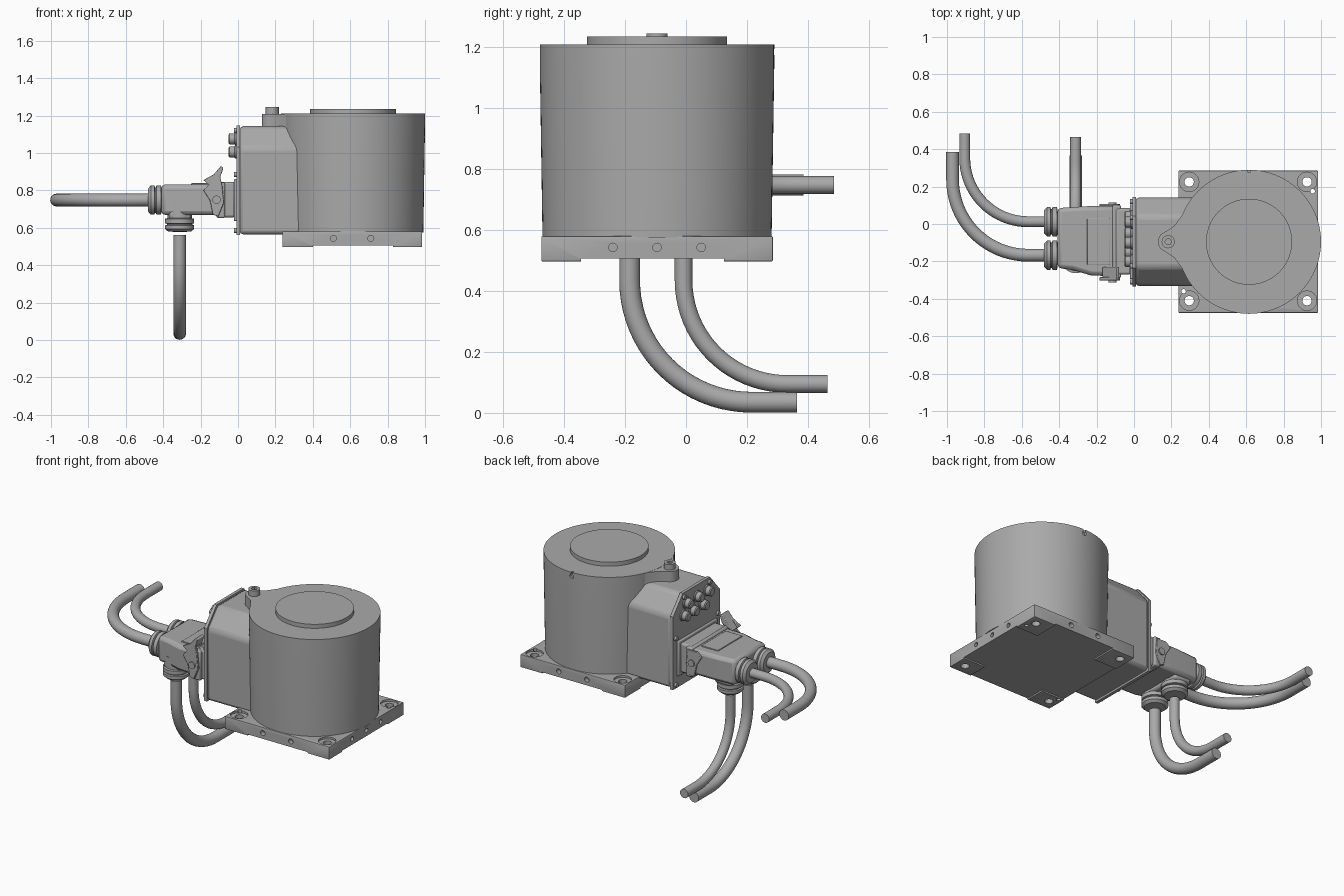
import bpy, bmesh, math
from mathutils import Vector, Matrix

cube = bpy.data.objects.get("Cube")
if cube:
    bpy.data.objects.remove(cube, do_unlink=True)

grey = bpy.data.materials.new("machine grey")
grey.use_nodes = True
GREY = (0.4, 0.4, 0.4, 1)
grey.diffuse_color = GREY
grey.node_tree.nodes["Principled BSDF"].inputs["Base Color"].default_value = GREY

CX, CY = 0.615, -0.095          # drum axis; CY is also the box centre line
TURN = {"z": Matrix(), "x": Matrix.Rotation(math.pi / 2, 4, "Y"),
        "y": Matrix.Rotation(-math.pi / 2, 4, "X")}


def finish(name, bm, bevel=0):
    bmesh.ops.recalc_face_normals(bm, faces=bm.faces)
    mesh = bpy.data.meshes.new(name)
    bm.to_mesh(mesh)
    bm.free()
    mesh.materials.append(grey)
    for p in mesh.polygons:
        p.use_smooth = True
    mesh.set_sharp_from_angle(angle=math.radians(32))
    ob = bpy.data.objects.new(name, mesh)
    bpy.context.collection.objects.link(ob)
    if bevel:
        mod = ob.modifiers.new("Bevel", "BEVEL")
        mod.width, mod.segments, mod.limit_method = bevel, 2, "ANGLE"
    return ob


def box(name, lo, hi, bevel=0):
    lo, hi = Vector(lo), Vector(hi)
    bm = bmesh.new()
    bmesh.ops.create_cube(bm, size=1, matrix=Matrix.Translation((lo + hi) / 2)
                          @ Matrix.Diagonal((*(hi - lo), 1)))
    return finish(name, bm, bevel)


def lathe(name, origin, axis, profile, sides=32):
    """Spin (radius, height) points about an axis, closing both ends."""
    bm = bmesh.new()
    m = Matrix.Translation(origin) @ TURN[axis]
    rings = [[bm.verts.new(m @ Vector((r * math.cos(a), r * math.sin(a), h)))
              for a in (math.tau * i / sides for i in range(sides))]
             for r, h in profile]
    for a, b in zip(rings, rings[1:]):
        for i in range(sides):
            j = (i + 1) % sides
            bm.faces.new((a[i], a[j], b[j], b[i]))
    bm.faces.new(rings[0])
    bm.faces.new(rings[-1])
    return finish(name, bm)


def rod(name, origin, axis, r, length, sides=24):
    return lathe(name, origin, axis, [(r, 0), (r, length)], sides)


def prism(name, pts, axis, a, b, bevel=0):
    """Extrude an outline along an axis; points hold the other two coordinates in order."""
    place = {"x": lambda p, t: (t, *p), "y": lambda p, t: (p[0], t, p[1]),
             "z": lambda p, t: (*p, t)}[axis]
    bm = bmesh.new()
    face = bm.faces.new([bm.verts.new(place(p, a)) for p in pts])
    ext = bmesh.ops.extrude_face_region(bm, geom=[face])["geom"]
    shift = Vector(place((0, 0), b - a))
    bmesh.ops.translate(bm, vec=shift, verts=[v for v in ext if isinstance(v, bmesh.types.BMVert)])
    return finish(name, bm, bevel)


def cut(ob, cutters):
    for c in cutters:
        c.hide_render = True
        mod = ob.modifiers.new("Cut", "BOOLEAN")
        mod.object, mod.operation, mod.solver = c, "DIFFERENCE", "EXACT"
    bpy.context.view_layer.update()
    mesh = bpy.data.meshes.new_from_object(ob.evaluated_get(bpy.context.evaluated_depsgraph_get()))
    ob.modifiers.clear()
    ob.data = mesh
    mesh.set_sharp_from_angle(angle=math.radians(32))
    for c in cutters:
        bpy.data.objects.remove(c, do_unlink=True)


# Base plate with corner feet, pockets and bolt holes
X0, X1, Y0, Y1 = 0.237, 0.985, -0.475, 0.285
base = box("base_plate", (X0, Y0, 0.497), (X1, Y1, 0.58), 0.004)
cutters = [box("cutter", (0.4, -1, 0.4), (0.83, 1, 0.506)),
           box("cutter", (0, -0.345, 0.4), (1.2, 0.125, 0.506))]
for x in (0.295, 0.925):
    for y in (-0.41, 0.225):
        cutters += [rod("cutter", (x, y, 0.4), "z", 0.025, 0.3),
                    rod("cutter", (x, y, 0.568), "z", 0.052, 0.1)]
for x, y in ((0.955, 0.175), (0.265, -0.36)):
    cutters.append(rod("cutter", (x, y, 0.4), "z", 0.012, 0.3, 16))
for x in (0.51, 0.71):
    for y in (Y0 - 0.03, Y1 - 0.03):
        cutters.append(rod("cutter", (x, y, 0.543), "y", 0.016, 0.06, 16))
for y in (-0.24, -0.095, 0.05):
    cutters.append(rod("cutter", (X1 - 0.03, y, 0.543), "x", 0.014, 0.06, 16))
cut(base, cutters)

# Drum, slightly tapered, with a notch in the rear rim, and its lid
drum = lathe("drum", (CX, CY, 0), "z", [(0.376, 0.575), (0.385, 1.15), (0.385, 1.21)], 96)
cut(drum, [rod("cutter", (CX, 0.275, 1.185), "y", 0.014, 0.1, 16),
           box("cutter", (CX - 0.006, 0.275, 1.185), (CX + 0.006, 0.4, 1.3))])
rod("drum_lid", (CX, CY, 1.2), "z", 0.23, 0.036, 72)

# Ear and its plug on the rim
lobe = [(0.183 + 0.055 * math.cos(a), CY + 0.055 * math.sin(a))
        for a in (math.radians(110 + 14 * i) for i in range(11))]
prism("rim_ear", [(0.27, CY - 0.16), (0.5, CY - 0.16), (0.5, CY + 0.16), (0.27, CY + 0.16),
                  (0.215, CY + 0.085)] + lobe + [(0.215, CY - 0.085)], "z", 1.11, 1.209)
plug = rod("ear_plug", (0.183, CY, 1.2), "z", 0.035, 0.045)
cut(plug, [rod("cutter", (0.183, CY, 1.225), "z", 0.018, 0.1, 6)])


# Terminal box with chamfered shoulders, and its end cover
def shoulder_profile(half, low, high, cy, cz):
    right = [(half, low), (half, high - cz), (half - cy, high)]
    return [(CY + y, z) for y, z in right] + [(CY - y, z) for y, z in reversed(right)]


prism("terminal_box", shoulder_profile(0.237, 0.565, 1.143, 0.1, 0.115), "x", 0.008, 0.42, 0.02)
prism("end_cover", shoulder_profile(0.239, 0.56, 1.147, 0.1, 0.115), "x", -0.008, 0.012)
for s in (-1, 1):
    for y, z in ((0.215, 0.585), (0.215, 0.885), (0.13, 1.12)):
        rod("cover_screw", (-0.022, CY + s * y, z), "x", 0.014, 0.02, 12)

# Small round sockets on the cover
for y, z in ((-0.2, 1.075), (-0.1, 1.075), (0.01, 1.075), (-0.15, 1.005), (-0.05, 1.005), (0.04, 1.005)):
    lathe("small_socket", (0, y, z), "x",
          [(0.036, 0), (0.036, -0.015), (0.03, -0.018), (0.03, -0.045), (0.024, -0.05)], 12)

# Plug connector: flange, socket housing, hood
box("socket_flange", (-0.022, -0.295, 0.635), (0, 0.105, 0.86), 0.006)
box("socket_housing", (-0.1, -0.27, 0.655), (-0.015, 0.085, 0.845), 0.012)
hood = prism("connector_hood", [(-0.41, -0.235), (-0.33, -0.245), (-0.23, -0.275), (-0.075, -0.28),
                                (-0.075, 0.095), (-0.25, 0.095), (-0.41, 0.085)],
             "z", 0.668, 0.832, 0.022)
box("hood_collar", (-0.115, -0.288, 0.652), (-0.07, 0.102, 0.842), 0.008)
box("hood_top_panel", (-0.25, -0.22, 0.825), (-0.13, 0.03, 0.838), 0.003)
box("hood_lower_block", (-0.37, -0.24, 0.645), (-0.25, 0.07, 0.7), 0.015)

# Locking levers: the front one carries the raised finger tab
arm = [(-0.155, 0.83), (-0.185, 0.8), (-0.15, 0.745), (-0.135, 0.67), (-0.105, 0.66),
       (-0.075, 0.735), (-0.085, 0.83)]
tab = [(-0.095, 0.87), (-0.078, 0.92), (-0.092, 0.93), (-0.13, 0.885), (-0.185, 0.855)]
prism("front_lever", arm + tab, "y", -0.302, -0.284, 0.003)
prism("rear_lever", arm, "y", 0.096, 0.108, 0.003)
prism("lever_tab", [(-0.17, 0.84), (-0.095, 0.87), (-0.078, 0.92), (-0.092, 0.93), (-0.13, 0.885)],
      "y", -0.3, -0.23, 0.004)
for y in (-0.312, 0.09):
    rod("lever_pivot", (-0.115, y, 0.75), "y", 0.022, 0.026, 16)

# Cable glands and cables; each cable leaves straight, bends a quarter turn and runs rearward
GLAND = [(0.062, 0), (0.078, 0.004), (0.078, 0.028), (0.068, 0.031), (0.068, 0.036),
         (0.078, 0.039), (0.078, 0.058), (0.062, 0.072), (0.03, 0.074)]


def cable(name, start, out, bend, end_y, radius):
    start, out, back = Vector(start), Vector(out), Vector((0, 1, 0))
    knee = start + out * 0.125
    pts = [start] + [knee + out * bend * math.sin(a) + back * bend * (1 - math.cos(a))
                     for a in (math.pi / 2 * i / 20 for i in range(21))]
    pts.append(Vector((pts[-1].x, end_y, pts[-1].z)))
    side = out.cross(back)
    bm = bmesh.new()
    rings = []
    for i, p in enumerate(pts):
        a = math.pi / 2 * min(max(i - 1, 0), 20) / 20
        n = back * math.cos(a) - out * math.sin(a)
        rings.append([bm.verts.new(p + radius * (n * math.cos(t) + side * math.sin(t)))
                      for t in (math.tau * k / 24 for k in range(24))])
    for a, b in zip(rings, rings[1:]):
        for k in range(24):
            bm.faces.new((a[k], a[k - 1], b[k - 1], b[k]))
    bm.faces.new(rings[0])
    bm.faces.new(rings[-1])
    finish(name, bm)


for y, bend, end_y, r in ((0.012, 0.34, 0.485, 0.029), (-0.167, 0.405, 0.385, 0.034)):
    lathe("side_gland", (-0.408, y, 0.748), "x", [(q, -h) for q, h in GLAND])
    cable("side_cable", (-0.44, y, 0.748), (-1, 0, 0), bend, end_y, r)
for y, bend, end_y, r in ((-0.008, 0.34, 0.465, 0.029), (-0.185, 0.4, 0.365, 0.034)):
    lathe("lower_gland", (-0.312, y, 0.652), "z", [(q, -h) for q, h in GLAND])
    rod("gland_neck", (-0.312, y, 0.645), "z", 0.066, 0.08)
    cable("lower_cable", (-0.312, y, 0.56), (0, 0, -1), bend, end_y, r)
